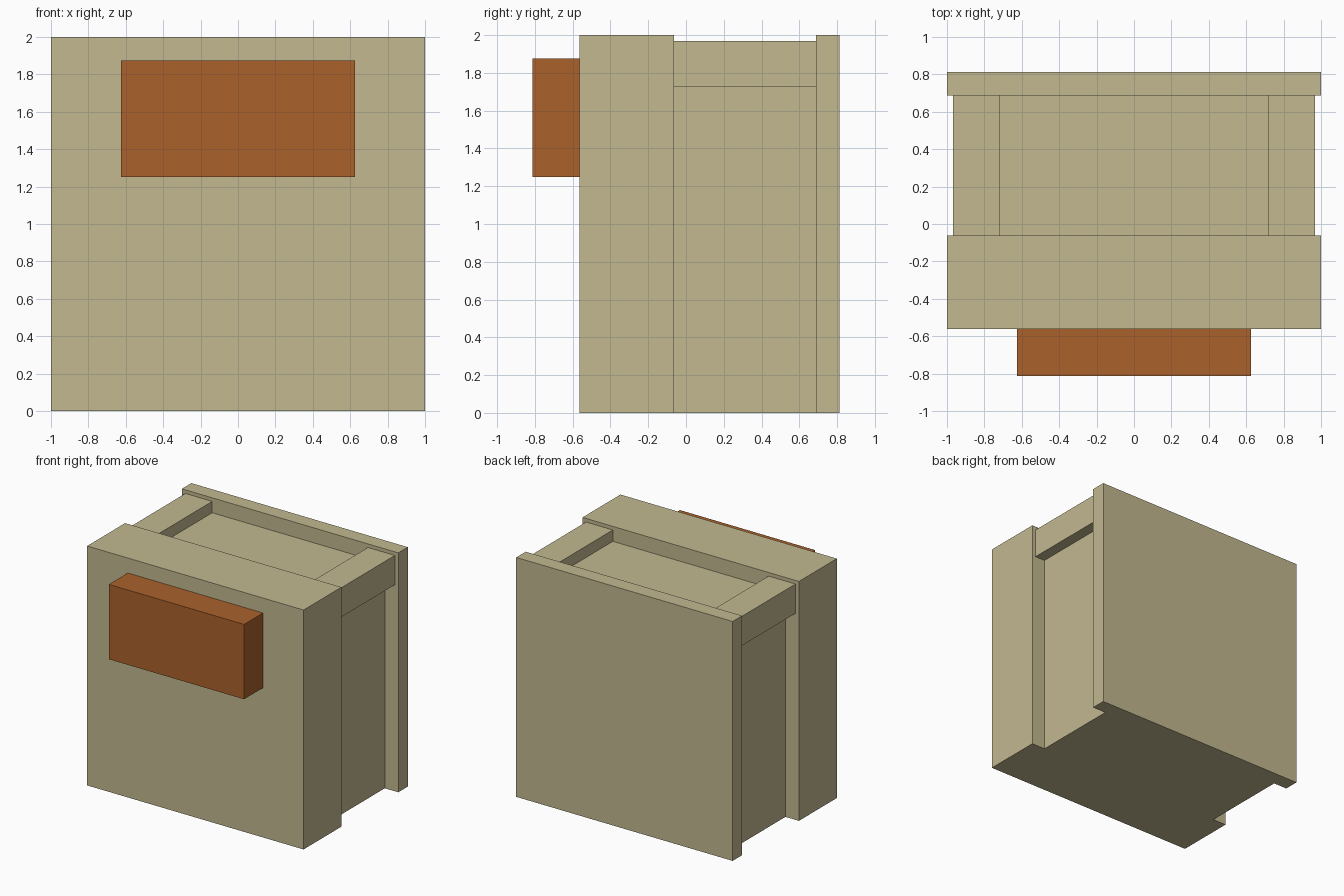
import bpy

default = bpy.data.objects.get("Cube")
if default:
    bpy.data.objects.remove(default, do_unlink=True)


def make_material(name, rgb):
    mat = bpy.data.materials.new(name)
    mat.use_nodes = True
    color = (*rgb, 1.0)
    mat.diffuse_color = color
    bsdf = next(n for n in mat.node_tree.nodes if n.type == 'BSDF_PRINCIPLED')
    bsdf.inputs["Base Color"].default_value = color
    return mat


def box(name, mat, xs, ys, zs):
    """Axis-aligned box spanning the given (low, high) ranges."""
    spans = (xs, ys, zs)
    bpy.ops.mesh.primitive_cube_add(size=1, location=[sum(s) / 2 for s in spans])
    obj = bpy.context.object
    obj.name = name
    obj.scale = [s[1] - s[0] for s in spans]
    bpy.ops.object.transform_apply(location=False, rotation=False, scale=True)
    obj.data.materials.append(mat)
    return obj


tan = make_material("tan", (0.539, 0.479, 0.279))
rust = make_material("rust_orange", (0.402, 0.122, 0.025))

# Depth positions from front to back
box_front, front_face, front_back, plate_front, plate_back = (
    -0.8125, -0.5625, -0.0625, 0.6875, 0.8125)

# Thick front slab, recessed core and thin back plate
box("front_slab", tan, (-1, 1), (front_face, front_back), (0, 2))
box("core", tan, (-0.875, 0.875), (front_back, plate_front), (0, 1.875))
box("back_plate", tan, (-1, 1), (plate_front, plate_back), (0, 2))

# Rails along the upper side edges
for side, sign in (("left", 1), ("right", -1)):
    xs = sorted((sign * 0.72, sign * 0.968))
    box(side + "_top_rail", tan, xs, (front_back, plate_front), (1.725, 1.97))

# Raised block on the front
box("front_block", rust, (-0.625, 0.625), (box_front, front_face), (1.25, 1.875))
